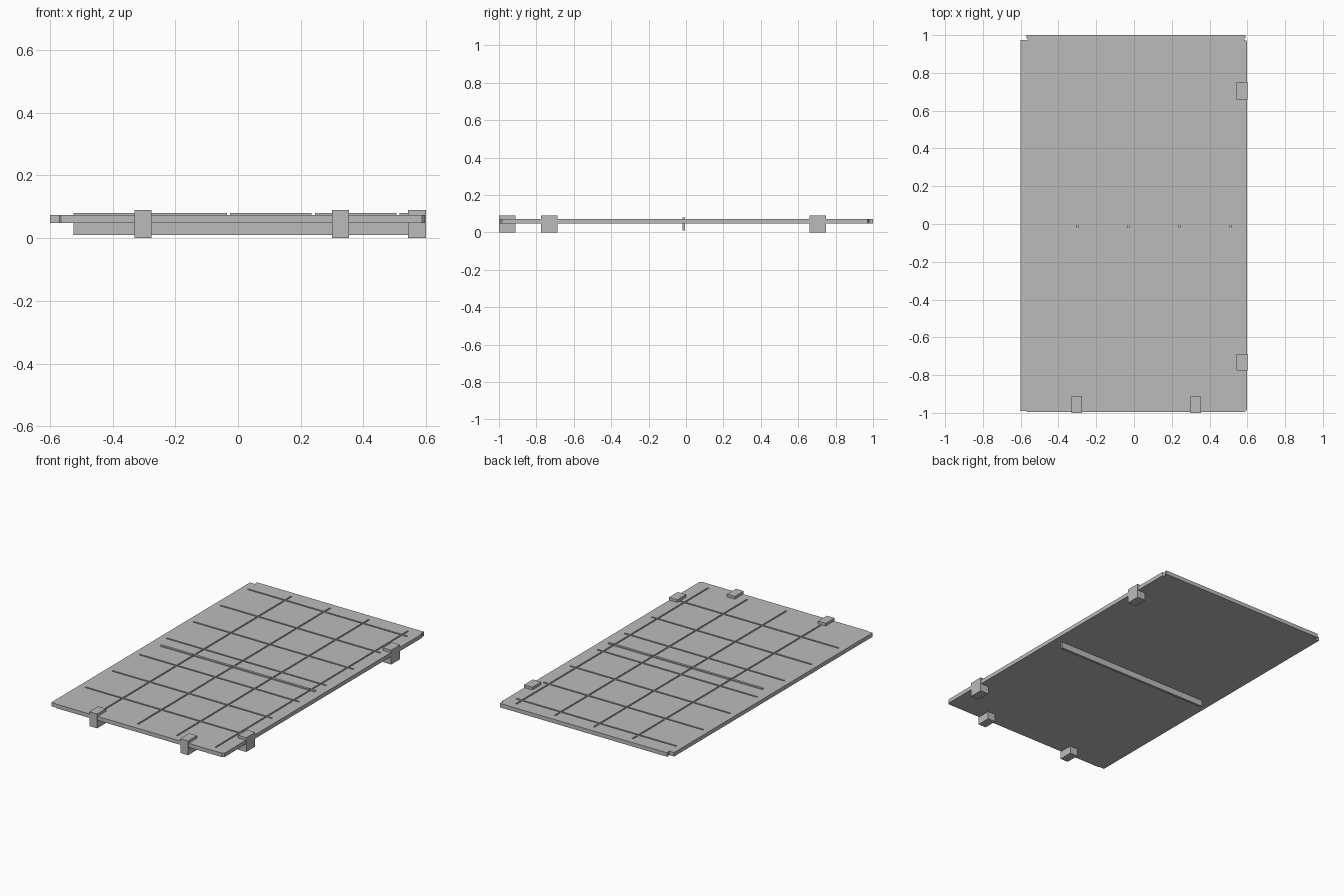
import bpy
import bmesh

if "Cube" in bpy.data.objects:
    bpy.data.objects.remove(bpy.data.objects["Cube"], do_unlink=True)

grey = bpy.data.materials.new("plain_grey")
grey.use_nodes = True
colour = (0.5, 0.5, 0.5, 1)
grey.diffuse_color = colour
grey.node_tree.nodes["Principled BSDF"].inputs["Base Color"].default_value = colour


def prism(name, outline, z0, z1):
    """Extrude a flat outline from z0 up to z1."""
    bm = bmesh.new()
    face = bm.faces.new([bm.verts.new((x, y, z0)) for x, y in outline])
    top = bmesh.ops.extrude_face_region(bm, geom=[face])["geom"]
    for v in top:
        if isinstance(v, bmesh.types.BMVert):
            v.co.z = z1
    bmesh.ops.recalc_face_normals(bm, faces=bm.faces)
    mesh = bpy.data.meshes.new(name)
    bm.to_mesh(mesh)
    bm.free()
    mesh.materials.append(grey)
    obj = bpy.data.objects.new(name, mesh)
    bpy.context.collection.objects.link(obj)
    return obj


def box(name, x0, x1, y0, y1, z0, z1):
    return prism(name, [(x0, y0), (x1, y0), (x1, y1), (x0, y1)], z0, z1)


# Slab with small notches at its corners
TOP = 0.073
slab = prism("slab", [
    (-0.6, -0.99), (-0.57, -0.99), (-0.565, -0.995), (0.587, -0.995), (0.597, -0.985),
    (0.597, 0.97), (0.582, 0.975), (0.59, 0.985), (0.59, 1.0),
    (-0.57, 1.0), (-0.57, 0.985), (-0.56, 0.975), (-0.57, 0.968), (-0.57, 0.975), (-0.6, 0.975),
], 0.048, TOP)

# Cross bar standing through the slab
bar = box("cross_bar", -0.525, 0.545, -0.02, -0.005, 0.01, 0.08)

# Shallow grid of grooves
HALF, DEPTH = 0.005, 0.005
long_cuts = [box("groove_cutter", x - HALF, x + HALF, -0.95, 0.955, TOP - DEPTH, 0.1)
             for x in (-0.3 + 0.27 * i for i in range(4))]
cross_cuts = [box("groove_cutter", -0.56, 0.55, y - HALF, y + HALF, TOP - DEPTH, 0.1)
              for y in (-0.713 + 0.268 * i for i in range(7))]


def carve(obj, cutters):
    bpy.context.view_layer.objects.active = obj
    for cutter in cutters:
        mod = obj.modifiers.new("groove", "BOOLEAN")
        mod.operation = "DIFFERENCE"
        mod.solver = "EXACT"
        mod.object = cutter
        bpy.ops.object.modifier_apply(modifier=mod.name)


carve(slab, long_cuts + cross_cuts)
carve(bar, long_cuts)
for cutter in long_cuts + cross_cuts:
    bpy.data.objects.remove(cutter, do_unlink=True)

# Edge blocks along the front and the left side
for side, x in (("right", -0.33), ("left", 0.3)):
    box("front_block_" + side, x, x + 0.054, -1.0, -0.912, 0, 0.09)
for end, y in (("front", -0.775), ("back", 0.66)):
    box("side_block_" + end, 0.542, 0.6, y, y + 0.088, 0, 0.09)
